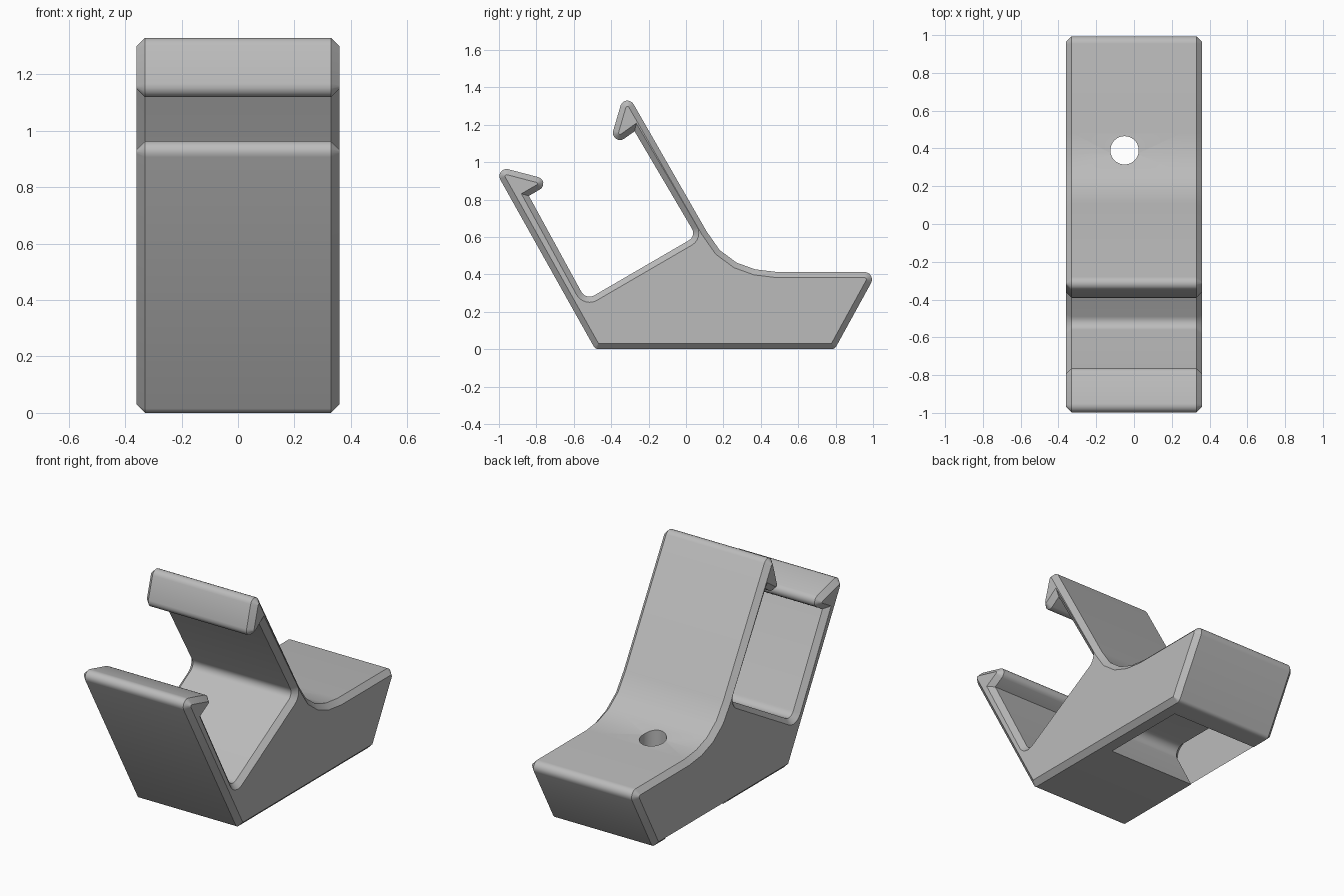
import bpy, bmesh, math
from mathutils import Vector

if "Cube" in bpy.data.objects:
    bpy.data.objects.remove(bpy.data.objects["Cube"], do_unlink=True)

grey = bpy.data.materials.new("plain grey")
grey.use_nodes = True
COL = (0.5, 0.5, 0.5, 1)
grey.diffuse_color = COL
grey.node_tree.nodes["Principled BSDF"].inputs["Base Color"].default_value = COL

STEPS = 6


def rounded(points):
    """Replace each (y, z, radius) corner with an arc."""
    out, n = [], len(points)
    for i, (y, z, r) in enumerate(points):
        p = Vector((y, z))
        if r == 0:
            out.append(p)
            continue
        a = (Vector(points[i - 1][:2]) - p).normalized()
        b = (Vector(points[(i + 1) % n][:2]) - p).normalized()
        half = math.acos(a.dot(b)) / 2
        centre = p + (a + b).normalized() * (r / math.sin(half))
        s = p + a * (r / math.tan(half)) - centre
        e = p + b * (r / math.tan(half)) - centre
        sweep = math.atan2(s.x * e.y - s.y * e.x, s.dot(e))
        first = math.atan2(s.y, s.x)
        for k in range(STEPS + 1):
            t = first + sweep * k / STEPS
            out.append(centre + Vector((math.cos(t), math.sin(t))) * r)
    return out


def inset(loop, d):
    """Offset a counter-clockwise outline inwards."""
    out, n = [], len(loop)
    for i, p in enumerate(loop):
        e1 = (p - loop[i - 1]).normalized()
        e2 = (loop[(i + 1) % n] - p).normalized()
        n1, n2 = Vector((-e1.y, e1.x)), Vector((-e2.y, e2.x))
        out.append(p + (n1 + n2) * (d / (1 + n1.dot(n2))))
    return out


def ring(bm, x, loop):
    return [bm.verts.new((x, p.x, p.y)) for p in loop]


def bridge(bm, a, b):
    for i in range(len(a)):
        j = (i + 1) % len(a)
        bm.faces.new((a[i], a[j], b[j], b[i]))


def finish(name, bm):
    me = bpy.data.meshes.new(name)
    bm.normal_update()
    bm.to_mesh(me)
    bm.free()
    me.materials.append(grey)
    ob = bpy.data.objects.new(name, me)
    bpy.context.scene.collection.objects.link(ob)
    return ob


# Side profile, counter-clockwise: base with pocket, shelf, tall arm, cradle, short arm
profile = rounded([
    (-0.485, 0, 0.03),
    (0.115, 0, 0), (-0.05, 0.30, 0.05), (0.84, 0.30, 0.05), (0.67, 0, 0),
    (0.795, 0, 0.03), (1.022, 0.413, 0.04),
    (0.485, 0.413, 0), (0.37, 0.427, 0), (0.27, 0.463, 0), (0.18, 0.53, 0), (0.11, 0.63, 0),
    (-0.325, 1.388, 0.038), (-0.42, 1.062, 0.038), (-0.275, 1.165, 0),
    (0.055, 0.605, 0.045), (-0.535, 0.262, 0.05),
    (-0.84, 0.82, 0), (-0.705, 0.898, 0.036), (-1.037, 0.985, 0.038),
])
W, C, POCKET_END = 0.36, 0.03, 0.26
p0 = STEPS + 1             # first pocket point, on the base
p1 = p0 + 2 * STEPS + 3    # last pocket point, on the base
solid = profile[:p0 + 1] + profile[p1:]

# Pocketed part from the right side, then the closed wall on the left side
bm = bmesh.new()
right_cap = ring(bm, -W, inset(profile, C))
right_rim = ring(bm, C - W, profile)
inner = ring(bm, POCKET_END, profile)
left_rim = ring(bm, W - C, solid)
left_cap = ring(bm, W, inset(solid, C))
bridge(bm, right_cap, right_rim)
bridge(bm, right_rim, inner)
bridge(bm, inner[:p0 + 1] + inner[p1:], left_rim)
bridge(bm, left_rim, left_cap)
bm.faces.new(right_cap[::-1])
bm.faces.new(left_cap)
bm.faces.new(inner[p0:p1 + 1])
body = finish("hook_bracket", bm)

# Screw hole through the shelf
bm = bmesh.new()
angles = [math.tau * k / 40 for k in range(40)]
low, high = ([bm.verts.new((0.075 * math.cos(t) - 0.05, 0.075 * math.sin(t) + 0.39, z)) for t in angles]
             for z in (0.2, 0.6))
bridge(bm, low, high)
bm.faces.new(low[::-1])
bm.faces.new(high)
cutter = finish("hole_cutter", bm)
cutter.hide_render = True

mod = body.modifiers.new("screw_hole", "BOOLEAN")
mod.operation = "DIFFERENCE"
mod.solver = "EXACT"
mod.object = cutter
bpy.context.view_layer.objects.active = body
bpy.ops.object.modifier_apply(modifier=mod.name)
bpy.data.objects.remove(cutter, do_unlink=True)

for ob in bpy.context.selected_objects:
    ob.select_set(False)
body.select_set(True)
bpy.ops.object.shade_smooth_by_angle(angle=math.radians(32))
